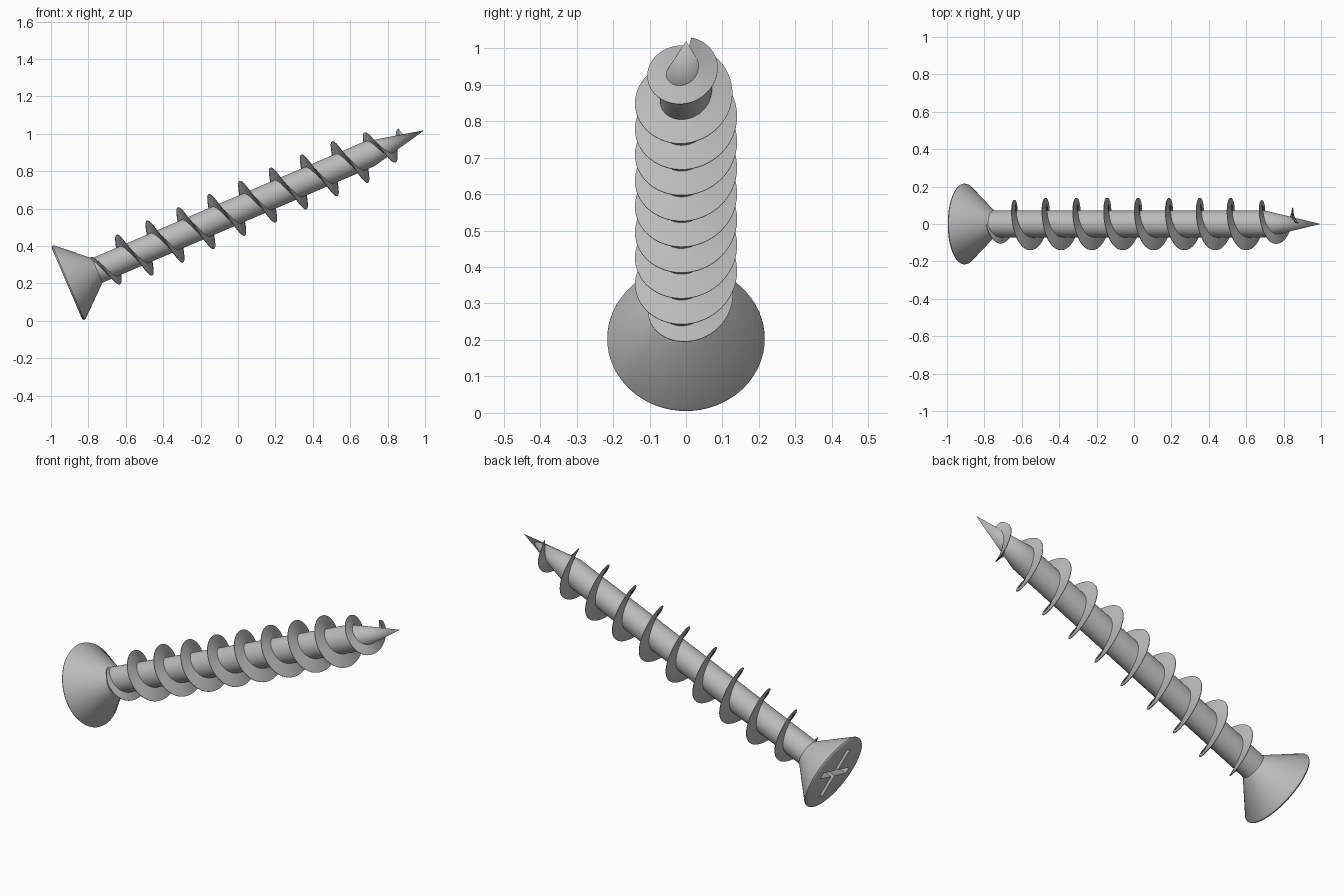
import bpy, bmesh, math
from mathutils import Matrix, Vector

if "Cube" in bpy.data.objects:
    bpy.data.objects.remove(bpy.data.objects["Cube"])

# Single metal colour
steel = bpy.data.materials.new("grey_steel")
steel.use_nodes = True
STEEL = (0.5, 0.5, 0.5, 1)
steel.diffuse_color = STEEL
steel.node_tree.nodes["Principled BSDF"].inputs["Base Color"].default_value = STEEL

# Parts are built along local z, from head (0) to tip, then tilted into place
PLACE = Matrix.Translation((-0.915, 0, 0.2)) @ Matrix.Rotation(math.radians(66.8), 4, "Y")
TIP = 2.08
TAPER = 1.76
CORE = 0.071


def make_object(name, bm):
    bmesh.ops.recalc_face_normals(bm, faces=bm.faces)
    mesh = bpy.data.meshes.new(name)
    bm.to_mesh(mesh)
    bm.free()
    mesh.materials.append(steel)
    ob = bpy.data.objects.new(name, mesh)
    bpy.context.collection.objects.link(ob)
    ob.matrix_world = PLACE
    return ob


def activate(ob):
    bpy.ops.object.select_all(action="DESELECT")
    ob.select_set(True)
    bpy.context.view_layer.objects.active = ob


def lathe(name, profile, steps=64):
    bm = bmesh.new()
    verts = [bm.verts.new((r, 0, z)) for r, z in profile]
    edges = [bm.edges.new(pair) for pair in zip(verts, verts[1:])]
    bmesh.ops.spin(bm, geom=verts + edges, cent=(0, 0, 0), axis=(0, 0, 1),
                   angle=math.tau, steps=steps, use_merge=True)
    bmesh.ops.remove_doubles(bm, verts=bm.verts, dist=1e-5)
    return make_object(name, bm)


def interpolate(x, points):
    for (x0, y0), (x1, y1) in zip(points, points[1:]):
        if x <= x1:
            return y0 + (y1 - y0) * max(0, x - x0) / (x1 - x0)
    return points[-1][1]


# Countersunk head, shank and pointed tip
screw_body = lathe("screw_body", [
    (0, 0), (0.205, 0), (0.212, 0.003), (0.216, 0.009), (0.214, 0.017),
    (CORE, 0.177), (CORE, TAPER), (0, TIP)])

# Cross recess in the head
for angle in (18, 108):
    bm = bmesh.new()
    bmesh.ops.create_cube(bm, size=1, matrix=Matrix.Rotation(math.radians(angle), 4, "Z")
                          @ Matrix.Diagonal((0.29, 0.036, 0.12, 1)))
    cutter = make_object("recess_cutter", bm)
    cutter.hide_render = True
    activate(screw_body)
    mod = screw_body.modifiers.new("recess", "BOOLEAN")
    mod.operation = "DIFFERENCE"
    mod.solver = "EXACT"
    mod.object = cutter
    bpy.ops.object.modifier_apply(modifier=mod.name)
    bpy.data.objects.remove(cutter)

# Helical thread: a thin tapered blade swept around the shank
START, PITCH, TURNS, SEGMENTS = 0.167, 0.1795, 9.97, 56
CREST = [(START, 0.078), (0.212, 0.104), (0.26, 0.116), (0.302, 0.129), (0.39, 0.14),
         (1.69, 0.14), (1.785, 0.114), (1.875, 0.097), (1.92, 0.086), (1.96, 0.062)]
bm = bmesh.new()
previous = None
count = int(TURNS * SEGMENTS)
for i in range(count + 1):
    turn = i / SEGMENTS
    z = START + PITCH * turn
    angle = math.pi + math.tau * turn
    root = interpolate(z, [(TAPER, CORE), (TIP, 0)]) - 0.012
    crest = interpolate(z, CREST)
    radial = Vector((math.cos(angle), math.sin(angle), 0))
    ring = [bm.verts.new(radial * r + Vector((0, 0, z + dz)))
            for r, dz in ((root, -0.011), (crest, -0.0015), (crest, 0.0015), (root, 0.011))]
    if previous:
        for k in range(4):
            n = (k + 1) % 4
            bm.faces.new((previous[k], previous[n], ring[n], ring[k]))
    if i in (0, count):
        bm.faces.new(ring)
    previous = ring
thread = make_object("thread", bm)

for ob in (screw_body, thread):
    activate(ob)
    bpy.ops.object.shade_smooth_by_angle(angle=math.radians(35))
